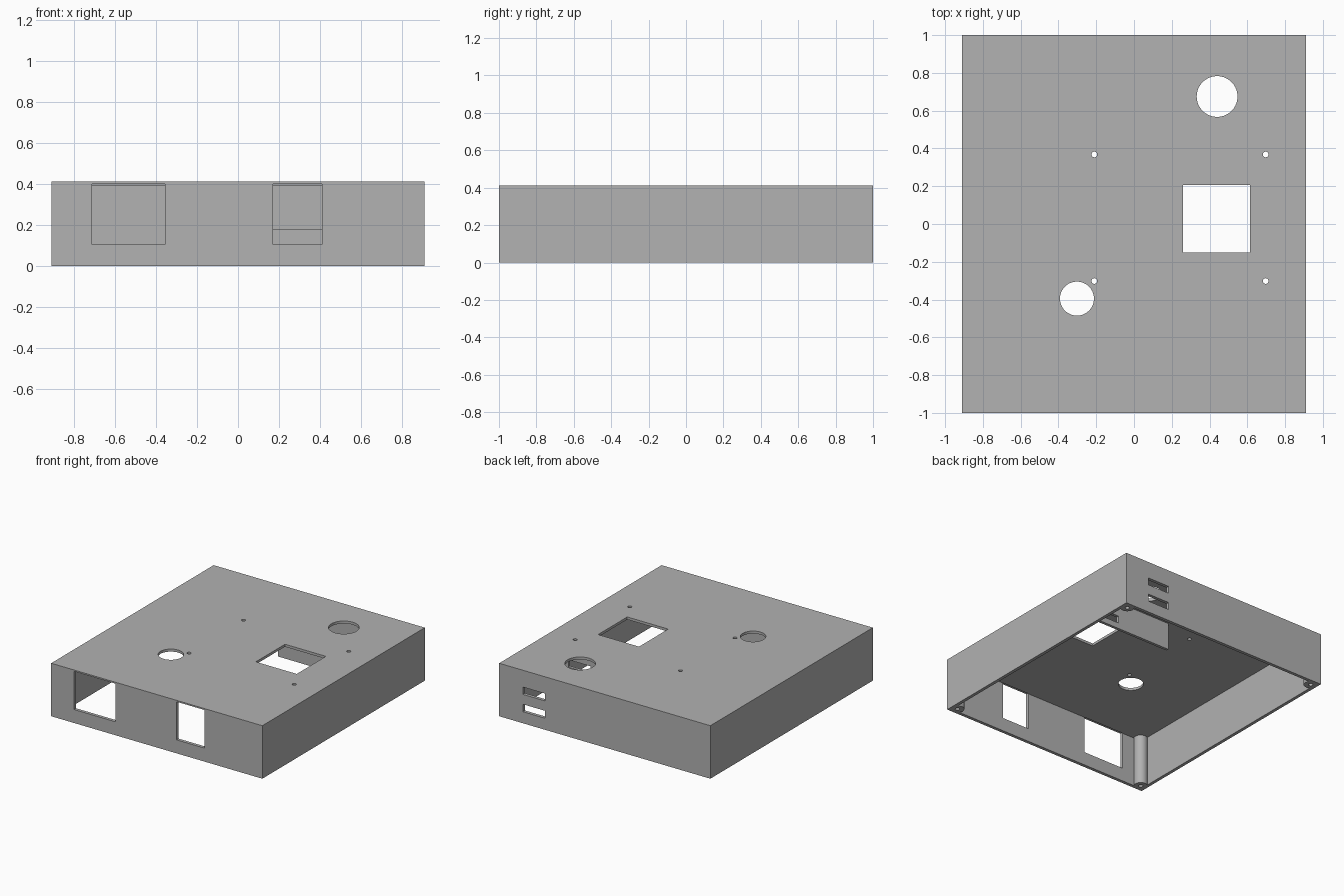
import bpy, math

default = bpy.data.objects.get("Cube")
if default:
    bpy.data.objects.remove(default, do_unlink=True)

# Overall sizes
HX, HY, H = 0.91, 1.0, 0.413
WALL, LID = 0.025, 0.02
POST_IN, POST_R = 0.052, 0.05

grey = bpy.data.materials.new("plain grey")
grey.use_nodes = True
grey.diffuse_color = (0.445, 0.445, 0.445, 1)
grey.node_tree.nodes["Principled BSDF"].inputs["Base Color"].default_value = (0.445, 0.445, 0.445, 1)


def box(name, x0, x1, y0, y1, z0, z1):
    bpy.ops.mesh.primitive_cube_add(size=1, location=((x0 + x1) / 2, (y0 + y1) / 2, (z0 + z1) / 2))
    ob = bpy.context.object
    ob.name = name
    ob.scale = (x1 - x0, y1 - y0, z1 - z0)
    bpy.ops.object.transform_apply(location=True, rotation=False, scale=True)
    ob.data.materials.append(grey)
    return ob


def rod(name, x, y, r, z0, z1, sides=48):
    bpy.ops.mesh.primitive_cylinder_add(vertices=sides, radius=r, depth=z1 - z0,
                                        location=(x, y, (z0 + z1) / 2))
    ob = bpy.context.object
    ob.name = name
    ob.data.materials.append(grey)
    return ob


def cut(target, cutters, keep=False):
    """Subtract every cutter from the target, then remove the cutters."""
    for c in cutters:
        m = target.modifiers.new("cut", "BOOLEAN")
        m.operation, m.solver, m.object = "DIFFERENCE", "EXACT", c
        bpy.context.view_layer.objects.active = target
        bpy.ops.object.modifier_apply(modifier=m.name)
        if not keep:
            bpy.data.objects.remove(c, do_unlink=True)


corners = [(sx * (HX - POST_IN), sy * (HY - POST_IN)) for sx in (-1, 1) for sy in (-1, 1)]

# Hollow interior, leaving round screw posts in the corners
cavity = box("cavity", -HX + WALL, HX - WALL, -HY + WALL, HY - WALL, -0.1, H - LID)
cut(cavity, [rod("post", x, y, POST_R, -0.2, 0.6) for x, y in corners])

# Case open at the bottom
case = box("case_shell", -HX, HX, -HY, HY, 0, H)
cut(case, [cavity])

# Blind screw holes in the posts
cut(case, [rod("screw_hole", x, y, 0.016, -0.1, 0.2, 24) for x, y in corners])

# Lid openings: square, two round, four mounting holes
lid = [box("square_hole", 0.26, 0.613, -0.152, 0.207, 0.3, 0.6),
       rod("large_hole", 0.44, 0.675, 0.108, 0.3, 0.6, 64),
       rod("round_hole", -0.302, -0.395, 0.09, 0.3, 0.6, 64)]
lid += [rod("mount_hole", x, y, 0.015, 0.3, 0.6, 24) for x in (-0.21, 0.697) for y in (-0.302, 0.368)]
cut(case, lid)

# Front windows
cut(case, [box("window", x0, x1, -1.1, -HY + WALL + 0.002, 0.105, 0.402)
           for x0, x1 in ((-0.712, -0.356), (0.17, 0.41))])

# Two back slots; the upper one also passes through the divider
divider = box("inner_divider", 0.05, HX - WALL + 0.005, 0.42, 0.442, 0.18, H - LID + 0.005)
slots = [box("slot", 0.515, 0.705, 0.38, 1.1, z0, z1) for z0, z1 in ((0.225, 0.282), (0.09, 0.148))]
cut(divider, slots[:1], keep=True)
cut(case, slots)

# Smooth round walls, sharp edges
for ob in (case, divider):
    bpy.ops.object.select_all(action="DESELECT")
    ob.select_set(True)
    bpy.context.view_layer.objects.active = ob
    bpy.ops.object.shade_smooth_by_angle(angle=math.radians(30))
